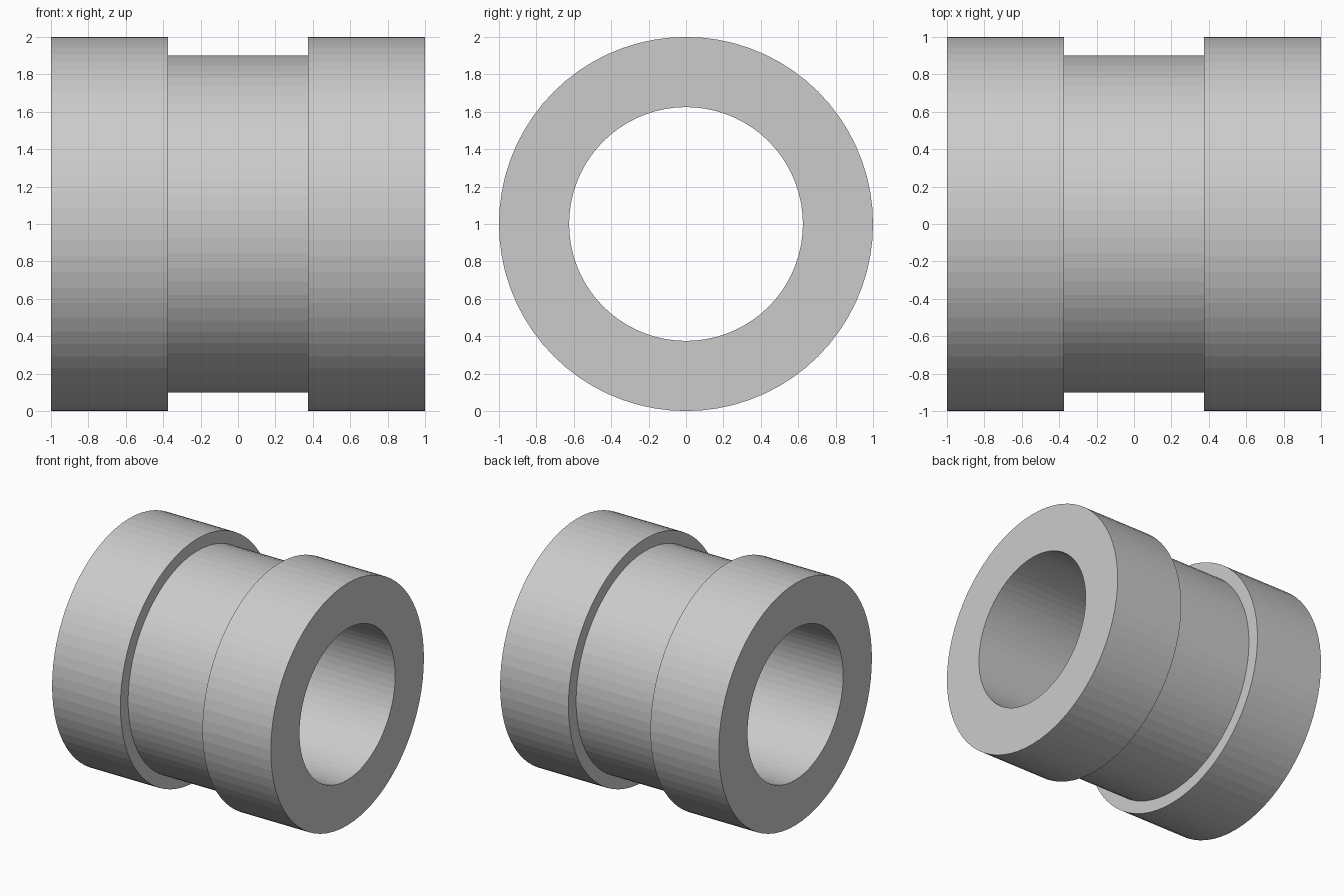
import bpy, bmesh, math
from mathutils import Vector, Matrix

if "Cube" in bpy.data.objects:
    bpy.data.objects.remove(bpy.data.objects["Cube"])

SEGMENTS = 72
BORE, OUTER, GROOVE = 0.625, 1.0, 0.9
HALF_LENGTH, HALF_GROOVE = 1.0, 0.375

# Half of the wall section as (x, radius), mirrored to close the loop
half = [(HALF_LENGTH, BORE), (HALF_LENGTH, OUTER),
        (HALF_GROOVE, OUTER), (HALF_GROOVE, GROOVE)]
profile = half + [(-x, r) for x, r in reversed(half)]

# Grooved bushing: section revolved around the x axis
bm = bmesh.new()
rings = []
for i in range(SEGMENTS):
    turn = Matrix.Rotation(math.tau * i / SEGMENTS, 3, 'X')
    rings.append([bm.verts.new(turn @ Vector((x, 0, r))) for x, r in profile])
for i, ring in enumerate(rings):
    following = rings[(i + 1) % SEGMENTS]
    for j in range(len(profile)):
        k = (j + 1) % len(profile)
        bm.faces.new((ring[j], ring[k], following[k], following[j]))
bmesh.ops.recalc_face_normals(bm, faces=bm.faces)

mesh = bpy.data.meshes.new("grooved_bushing")
bm.to_mesh(mesh)
bm.free()
bushing = bpy.data.objects.new("grooved_bushing", mesh)
bushing.location.z = OUTER
bpy.context.collection.objects.link(bushing)
